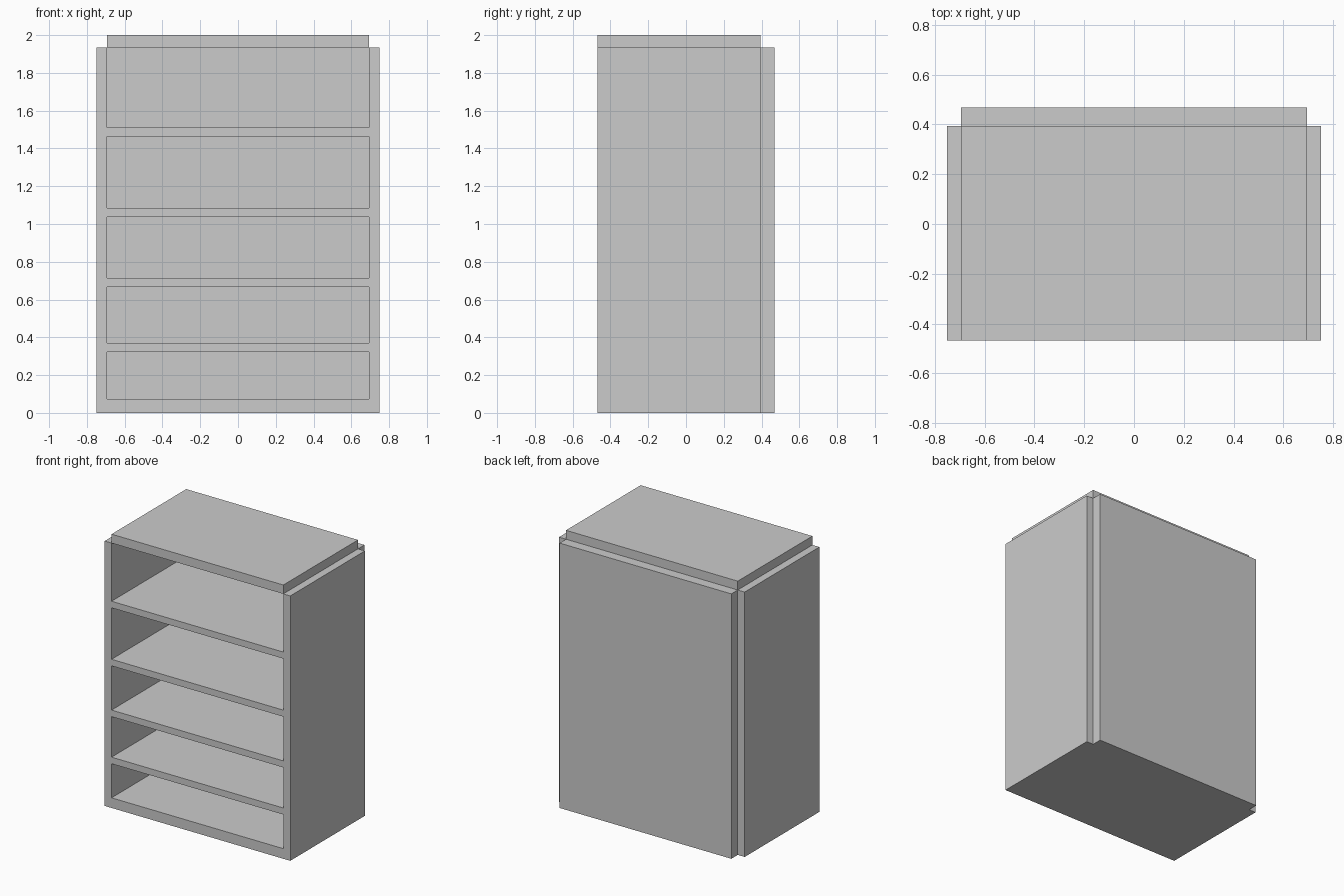
import bpy

if "Cube" in bpy.data.objects:
    bpy.data.objects.remove(bpy.data.objects["Cube"])

W, D, H = 0.75, 0.468, 2.0       # half width, half depth, height
INNER = 0.694                    # half width between the sides
BACK = 0.394                     # where the carcass meets the back panel
RIM = 1.935                      # top of the sides and back panel


def box(name, lo, hi):
    bpy.ops.mesh.primitive_cube_add(
        size=1, location=[(a + b) / 2 for a, b in zip(lo, hi)])
    ob = bpy.context.object
    ob.name = name
    ob.scale = [b - a for a, b in zip(lo, hi)]
    bpy.ops.object.transform_apply(location=False, rotation=False, scale=True)
    return ob


# Side panels
box("left_side", (-W, -D, 0), (-INNER, BACK, RIM))
box("right_side", (INNER, -D, 0), (W, BACK, RIM))

# Back panel stands behind the carcass, between the sides
box("back_panel", (-INNER, BACK, 0), (INNER, D, RIM))

# Top board sits above the rim
box("top_board", (-INNER, -D, RIM), (INNER, BACK, H))

# Bottom board and shelves, with spacing growing upwards
box("bottom_board", (-INNER, -D, 0), (INNER, BACK, 0.074))
for i, (z0, z1) in enumerate([(0.323, 0.371), (0.667, 0.715),
                              (1.038, 1.086), (1.462, 1.51)]):
    box(f"shelf_{i + 1}", (-INNER, -D, z0), (INNER, BACK, z1))
